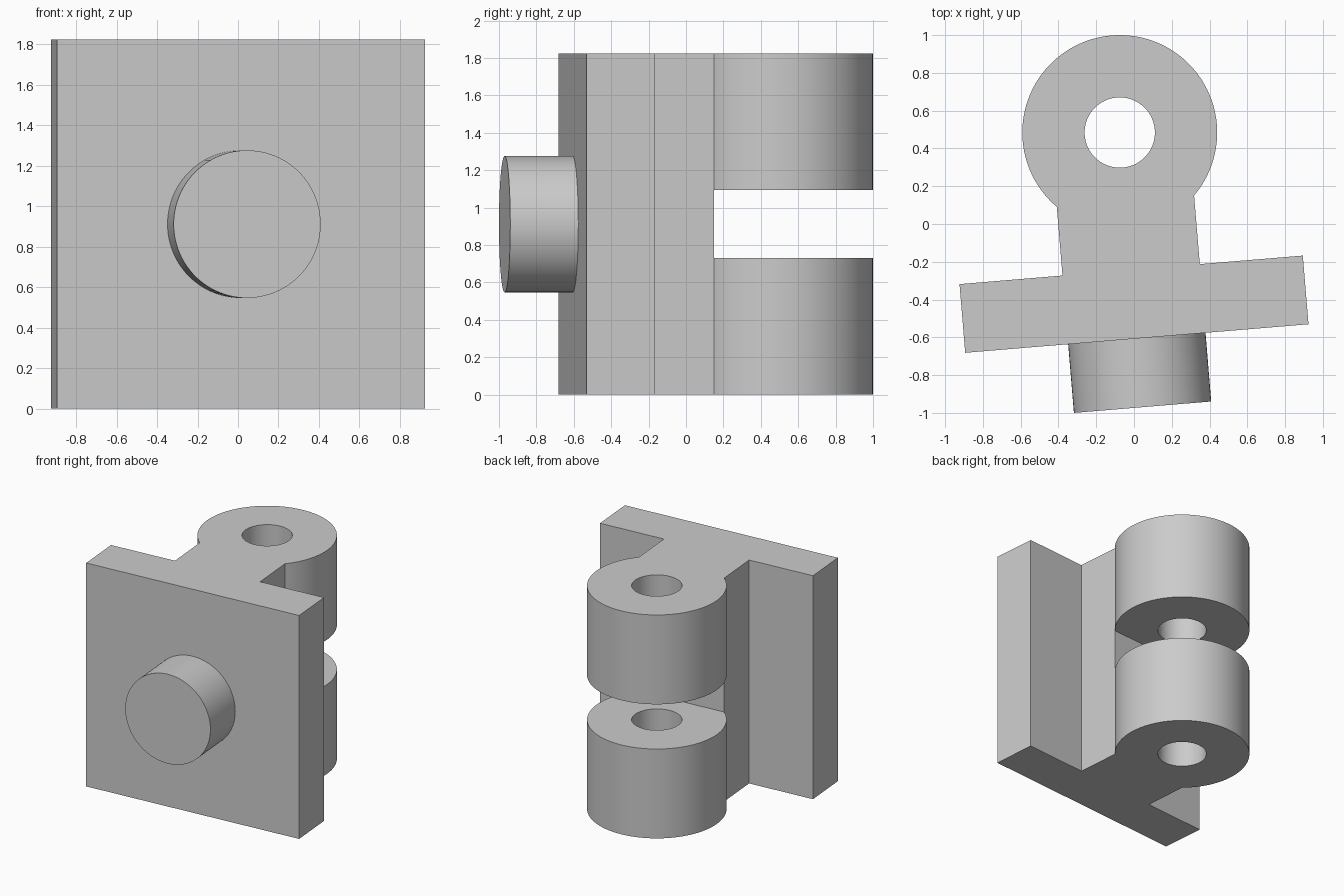
import bpy
import bmesh
from math import sin, cos, pi, radians

if "Cube" in bpy.data.objects:
    bpy.data.objects.remove(bpy.data.objects["Cube"])

U = 0.18237           # design unit: the plate is 10 x 2 x 10 units
H = 10 * U
R = 8 ** 0.5          # lug radius, passing through the neck corners


def prism(name, points, z0, z1):
    """Extrude a closed outline (in units) from z0 to z1."""
    bm = bmesh.new()
    face = bm.faces.new([bm.verts.new((x * U, y * U, z0 * U)) for x, y in points])
    top = bmesh.ops.extrude_face_region(bm, geom=[face])["geom"]
    bmesh.ops.translate(bm, vec=(0, 0, (z1 - z0) * U),
                        verts=[g for g in top if isinstance(g, bmesh.types.BMVert)])
    bmesh.ops.recalc_face_normals(bm, faces=bm.faces)
    mesh = bpy.data.meshes.new(name)
    bm.to_mesh(mesh)
    bm.free()
    obj = bpy.data.objects.new(name, mesh)
    bpy.context.collection.objects.link(obj)
    return obj


def cylinder(name, radius, depth, location, rotation=(0, 0, 0)):
    bpy.ops.mesh.primitive_cylinder_add(
        vertices=96, radius=radius * U, depth=depth * U,
        location=[c * U for c in location], rotation=rotation)
    obj = bpy.context.object
    obj.name = name
    return obj


def combine(target, tool, operation):
    """Apply a boolean and discard the tool object."""
    tool.hide_render = True
    mod = target.modifiers.new(tool.name, 'BOOLEAN')
    mod.operation, mod.object, mod.solver = operation, tool, 'EXACT'
    bpy.context.view_layer.objects.active = target
    bpy.ops.object.modifier_apply(modifier=mod.name)
    bpy.data.objects.remove(tool)


# Plate, neck and round lug share one outline (origin at the plate centre)
arc = [(R * cos(radians(-45 + 270 * i / 90)), 5 + R * sin(radians(-45 + 270 * i / 90)))
       for i in range(91)]
outline = [(-5, -1), (5, -1), (5, 1), (2, 1)] + arc + [(-2, 1), (-5, 1)]
bracket = prism("hinge_bracket", outline, 0, 10)

# Slot splitting the lug in two, pin bore, and front peg
combine(bracket, prism("slot_cutter", [(-4, 3), (4, 3), (4, 9), (-4, 9)], 4, 6), 'DIFFERENCE')
combine(bracket, cylinder("bore_cutter", 1.02, 12, (0, 5, 5)), 'DIFFERENCE')
combine(bracket, cylinder("front_peg", 2, 2.5, (0, -1.75, 5), (pi / 2, 0, 0)), 'UNION')

# Shade, then turn the whole bracket slightly about the vertical
bpy.ops.object.select_all(action='DESELECT')
bracket.select_set(True)
bpy.context.view_layer.objects.active = bracket
bpy.ops.object.shade_smooth_by_angle(angle=radians(30))
bracket.location = (0, -0.4245, 0)
bracket.rotation_euler = (0, 0, radians(4.75))
